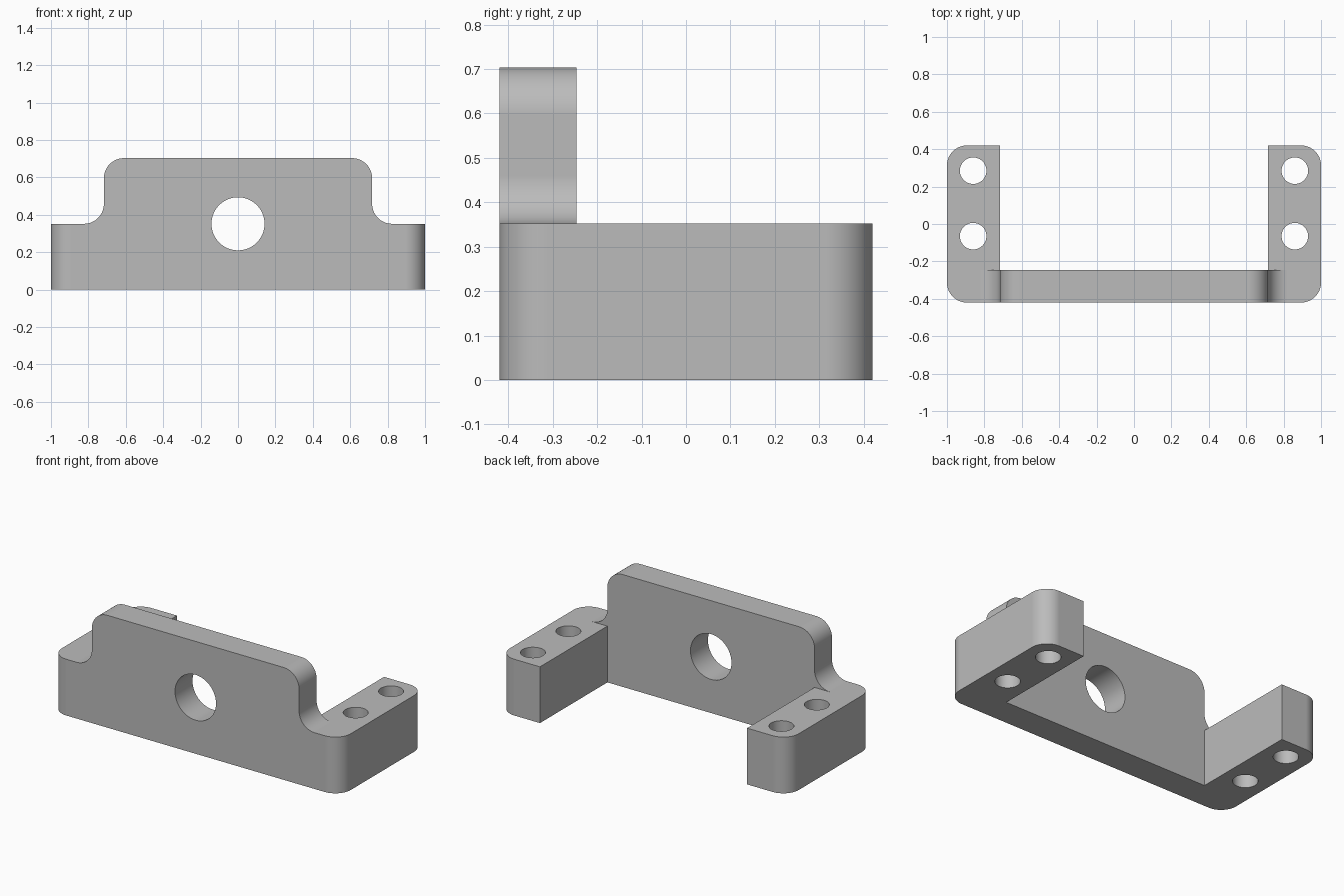
import bpy, bmesh
from math import sin, cos, pi, radians
from mathutils import Vector

cube = bpy.data.objects.get("Cube")
if cube:
    bpy.data.objects.remove(cube, do_unlink=True)

X, Y = 1.0, 0.42            # half width and half depth
INNER, BACK = 0.717, -0.247  # inside of the arms, back of the plate
LOW, HIGH = 0.352, 0.703     # arm height, plate height
R = 0.107                    # rounding radius

steel = bpy.data.materials.new("plain_grey")
steel.use_nodes = True
GREY = (0.5, 0.5, 0.5, 1)
steel.diffuse_color = GREY
steel.node_tree.nodes["Principled BSDF"].inputs["Base Color"].default_value = GREY


def arc(cx, cy, r, start, end, steps=16):
    angles = [radians(start + (end - start) * i / steps) for i in range(steps + 1)]
    return [(cx + r * cos(a), cy + r * sin(a)) for a in angles]


def mirrored(half):
    """Close a right-hand outline with its mirror image."""
    return half + [(-x, y) for x, y in reversed(half)]


def prism(name, outline, low, high, upright=False):
    """Extrude an outline along z, or along y when upright."""
    place = (lambda a, b: (a, low, b)) if upright else (lambda a, b: (a, b, low))
    push = Vector((0, high - low, 0)) if upright else Vector((0, 0, high - low))
    bm = bmesh.new()
    face = bm.faces.new([bm.verts.new(place(a, b)) for a, b in outline])
    new = bmesh.ops.extrude_face_region(bm, geom=[face])["geom"]
    bmesh.ops.translate(bm, vec=push, verts=[v for v in new if isinstance(v, bmesh.types.BMVert)])
    bmesh.ops.recalc_face_normals(bm, faces=bm.faces)
    mesh = bpy.data.meshes.new(name)
    bm.to_mesh(mesh)
    bm.free()
    obj = bpy.data.objects.new(name, mesh)
    bpy.context.collection.objects.link(obj)
    mesh.materials.append(steel)
    return obj


def circle(cx, cy, r):
    return arc(cx, cy, r, 0, 360, 48)[:-1]


# U-shaped body with rounded outer corners
body = prism("bracket", mirrored(
    arc(X - R, -Y + R, R, -90, 0) + arc(X - R, Y - R, R, 0, 90)
    + [(INNER, Y), (INNER, BACK)]), 0, HIGH)

# Shoulders: rounded top corner flowing into a concave fillet
cutters = []
for side in (1, -1):
    shoulder = (arc(INNER - R, HIGH - R, R, 90, 0) + arc(INNER + R, LOW + R, R, 180, 270)
                + [(X + 0.2, LOW), (X + 0.2, HIGH + 0.2), (INNER - R, HIGH + 0.2)])
    cutters.append(prism("shoulder_cutter", [(side * x, z) for x, z in shoulder], -1, 1, True))

# Lower the arms behind the plate
cutters.append(prism("arm_top_cutter", mirrored([(1.3, BACK), (1.3, 1)]), LOW, 1))

# Mounting holes in the arms and the bore through the plate
for x in (-0.86, 0.86):
    for y in (-0.065, 0.285):
        cutters.append(prism("mounting_hole_cutter", circle(x, y, 0.071), -0.2, 1))
cutters.append(prism("bore_cutter", circle(0, LOW, 0.142), -1, 1, True))

for cutter in cutters:
    cut = body.modifiers.new(cutter.name, "BOOLEAN")
    cut.operation = "DIFFERENCE"
    cut.solver = "EXACT"
    cut.object = cutter

# Bake the cuts and drop the cutters
graph = bpy.context.evaluated_depsgraph_get()
body.data = bpy.data.meshes.new_from_object(body.evaluated_get(graph))
body.modifiers.clear()
for cutter in cutters:
    bpy.data.objects.remove(cutter, do_unlink=True)

# Smooth the curved walls, keep flat faces crisp
bpy.ops.object.select_all(action="DESELECT")
body.select_set(True)
bpy.context.view_layer.objects.active = body
bpy.ops.object.shade_smooth_by_angle(angle=radians(30))
weighted = body.modifiers.new("even_shading", "WEIGHTED_NORMAL")
weighted.keep_sharp = True
weighted.weight = 100
